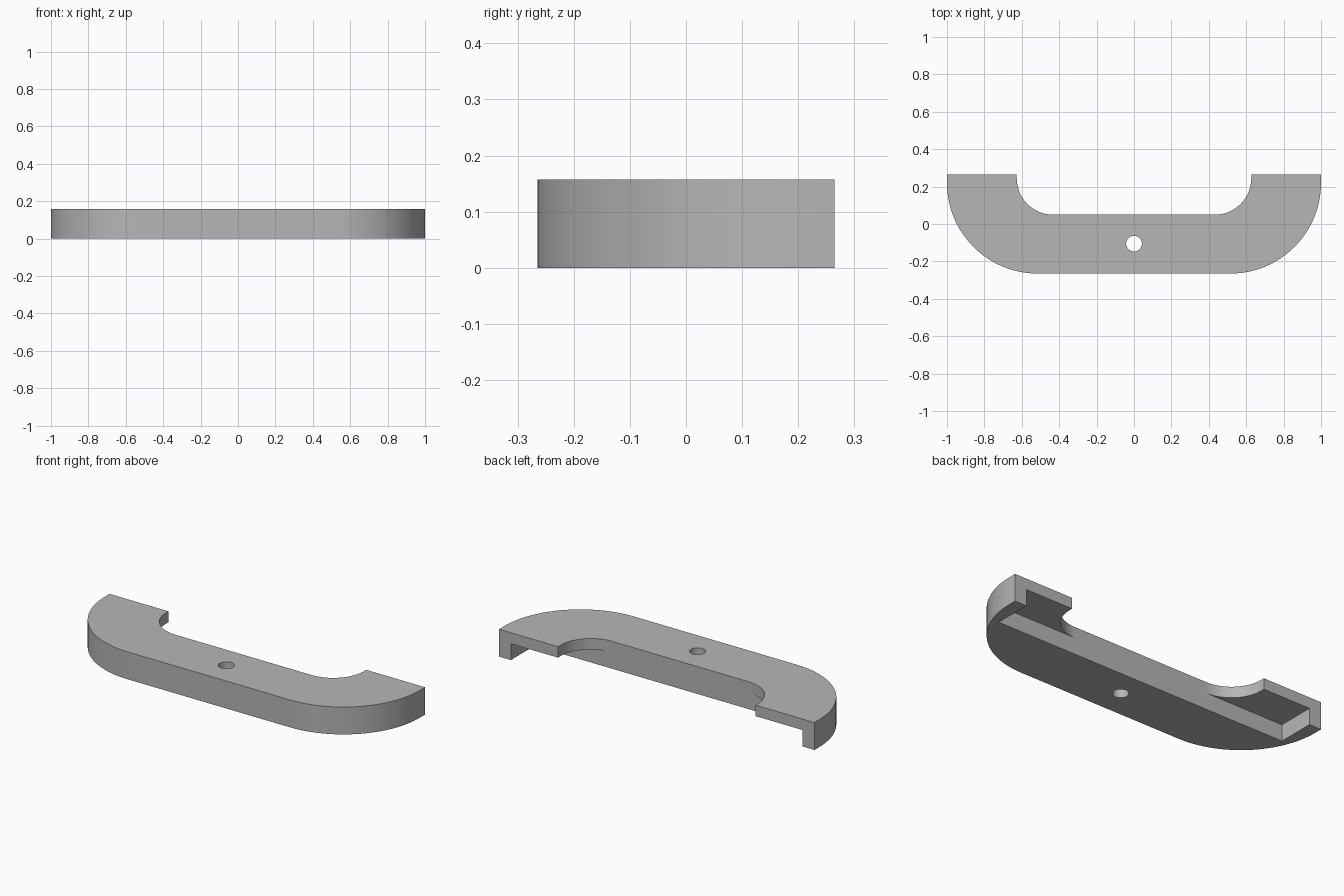
import bpy
import bmesh
import math

if "Cube" in bpy.data.objects:
    bpy.data.objects.remove(bpy.data.objects["Cube"])

W, BACK, FRONT, BAR_BACK = 1.0, 0.265, -0.265, 0.05
HEIGHT, PLATE_Z = 0.157, 0.094      # total height, underside of the end plates
R_OUT, R_IN, X_IN = 0.485, 0.195, 0.627
HOLE_Y, HOLE_R = -0.105, 0.042

grey = bpy.data.materials.new("grey")
grey.diffuse_color = (0.47, 0.47, 0.47, 1)
grey.use_nodes = True
grey.node_tree.nodes["Principled BSDF"].inputs["Base Color"].default_value = grey.diffuse_color


def prism(name, outline, z0, z1):
    """Extrude a closed outline from z0 to z1."""
    bm = bmesh.new()
    face = bm.faces.new([bm.verts.new((round(x, 6), round(y, 6), z0)) for x, y in outline])
    top = bmesh.ops.extrude_face_region(bm, geom=[face])["geom"]
    for v in top:
        if isinstance(v, bmesh.types.BMVert):
            v.co.z = z1
    bmesh.ops.recalc_face_normals(bm, faces=bm.faces[:])
    mesh = bpy.data.meshes.new(name)
    bm.to_mesh(mesh)
    bm.free()
    mesh.materials.append(grey)
    obj = bpy.data.objects.new(name, mesh)
    bpy.context.collection.objects.link(obj)
    return obj


def arc(cx, cy, r, a0, a1, n):
    return [(cx + r * math.cos(math.radians(a0 + (a1 - a0) * i / n)),
             cy + r * math.sin(math.radians(a0 + (a1 - a0) * i / n))) for i in range(n + 1)]


# Right half of the outline, front to back, then mirrored
half = arc(W - R_OUT, FRONT + R_OUT, R_OUT, -90, 0, 32)
half += [(W, BACK), (X_IN, BACK)]
half += arc(X_IN - R_IN, BAR_BACK + R_IN, R_IN, 0, -90, 24)
body = prism("handle_body", half + [(-x, y) for x, y in reversed(half)], 0, HEIGHT)

# Recess under both ends, open to the back, and the round screw hole
recess = prism("recess_cutter", [(-0.925, BAR_BACK), (0.925, BAR_BACK),
                                 (0.925, 0.4), (-0.925, 0.4)], -0.1, PLATE_Z)
hole = prism("hole_cutter", arc(0, HOLE_Y, HOLE_R, 0, 360, 40)[:-1], -0.1, 0.3)

bpy.context.view_layer.objects.active = body
body.select_set(True)
for cutter in (recess, hole):
    mod = body.modifiers.new(cutter.name, 'BOOLEAN')
    mod.operation = 'DIFFERENCE'
    mod.solver = 'EXACT'
    mod.object = cutter
    bpy.ops.object.modifier_apply(modifier=mod.name)
    bpy.data.objects.remove(cutter)

# Smooth curved walls, keep the edges crisp
bpy.ops.object.shade_smooth_by_angle(angle=math.radians(30))
